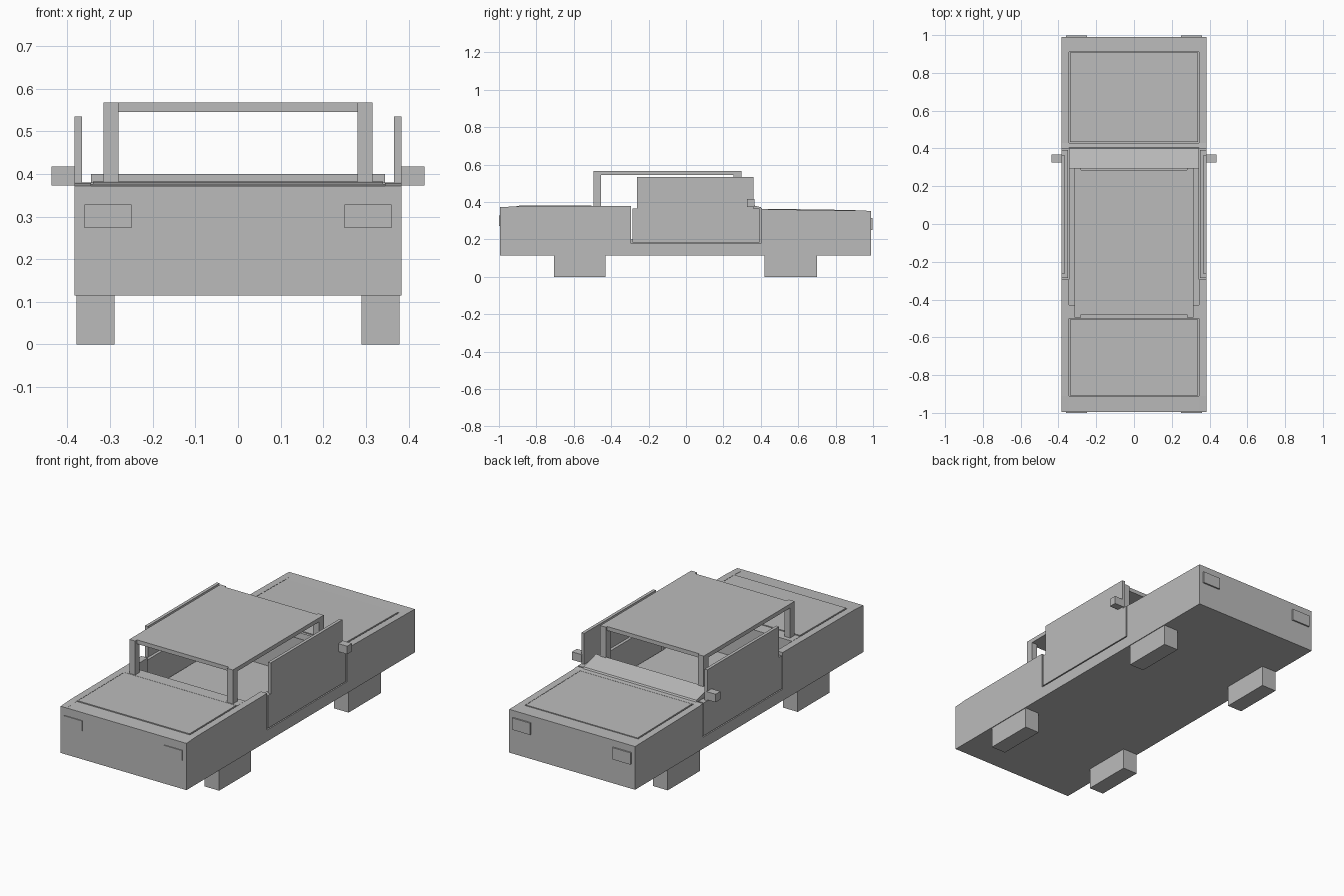
import bpy
import bmesh

if "Cube" in bpy.data.objects:
    bpy.data.objects.remove(bpy.data.objects["Cube"], do_unlink=True)

# One plain grey for the whole car
grey = bpy.data.materials.new("plain_grey")
grey.use_nodes = True
colour = (0.5, 0.5, 0.5, 1)
grey.diffuse_color = colour
grey.node_tree.nodes["Principled BSDF"].inputs["Base Color"].default_value = colour


def prism(name, profile, x0, x1):
    """Extrude a closed (y, z) outline from x0 to x1."""
    bm = bmesh.new()
    face = bm.faces.new([bm.verts.new((x0, y, z)) for y, z in profile])
    out = bmesh.ops.extrude_face_region(bm, geom=[face])
    verts = [v for v in out["geom"] if isinstance(v, bmesh.types.BMVert)]
    bmesh.ops.translate(bm, verts=verts, vec=(x1 - x0, 0, 0))
    bmesh.ops.recalc_face_normals(bm, faces=bm.faces)
    mesh = bpy.data.meshes.new(name)
    bm.to_mesh(mesh)
    bm.free()
    mesh.materials.append(grey)
    obj = bpy.data.objects.new(name, mesh)
    bpy.context.scene.collection.objects.link(obj)
    return obj


def box(name, x, y, z):
    outline = [(y[0], z[0]), (y[1], z[0]), (y[1], z[1]), (y[0], z[1])]
    return prism(name, outline, *x)


WIDE, INNER, BASE, FLOOR, DECK = 0.383, 0.345, 0.115, 0.2, 0.38
FRONT, BACK = -0.995, 0.99

# Body core: both decks with shallow panel recesses and an open cabin tub
prism("body_core", [
    (FRONT, BASE), (BACK, BASE), (BACK, 0.353), (0.91, 0.354),
    (0.91, 0.34), (0.43, 0.345), (0.43, 0.362), (0.405, 0.364),
    (0.4, 0.372), (0.29, 0.4), (0.29, FLOOR), (-0.43, FLOOR),
    (-0.43, DECK), (-0.5, DECK), (-0.5, 0.362), (-0.91, 0.36),
    (-0.91, 0.376), (FRONT, 0.372)], -INNER, INNER)

# Deck panels set into the recesses with a thin gap around them
prism("front_panel", [(-0.907, 0.358), (-0.505, 0.36), (-0.505, 0.382),
                      (-0.907, 0.38)], -0.34, 0.34)
prism("back_panel", [(0.435, 0.343), (0.907, 0.338), (0.907, 0.357),
                     (0.435, 0.364)], -0.34, 0.34)

for side, s in (("left", 1), ("right", -1)):
    # Body side with the doorway notch
    prism(side + "_body_side", [
        (FRONT, BASE), (BACK, BASE), (BACK, 0.353), (0.43, 0.361),
        (0.4, 0.365), (0.4, 0.178), (-0.293, 0.178), (-0.293, DECK),
        (-0.91, 0.377), (FRONT, 0.372)], s * INNER, s * WIDE)
    # Door with its tall thin upper part
    box(side + "_door", (s * 0.35, s * WIDE), (-0.286, 0.393), (0.184, 0.365))
    box(side + "_door_upper", (s * 0.366, s * WIDE), (-0.262, 0.362), (0.36, 0.535))
    box(side + "_mirror", (s * 0.38, s * 0.437), (0.325, 0.367), (0.373, 0.417))

    for end, post_y, wheel_y, light_y, light_z in (
            ("front", (-0.495, -0.455), (-0.705, -0.43), (-1.0, FRONT), (0.273, 0.328)),
            ("back", (0.253, 0.296), (0.42, 0.7), (BACK, 0.998), (0.25, 0.315))):
        tag = end + "_" + side
        box(tag + "_roof_post", (s * 0.28, s * 0.315), post_y, (0.36, 0.567))
        box(tag + "_wheel", (s * 0.29, s * 0.379), wheel_y, (0, 0.13))
        box(tag + "_light", (s * 0.25, s * 0.36), light_y, light_z)

# Roof slab resting between the posts
box("roof", (-0.315, 0.315), (-0.478, 0.285), (0.545, 0.567))
